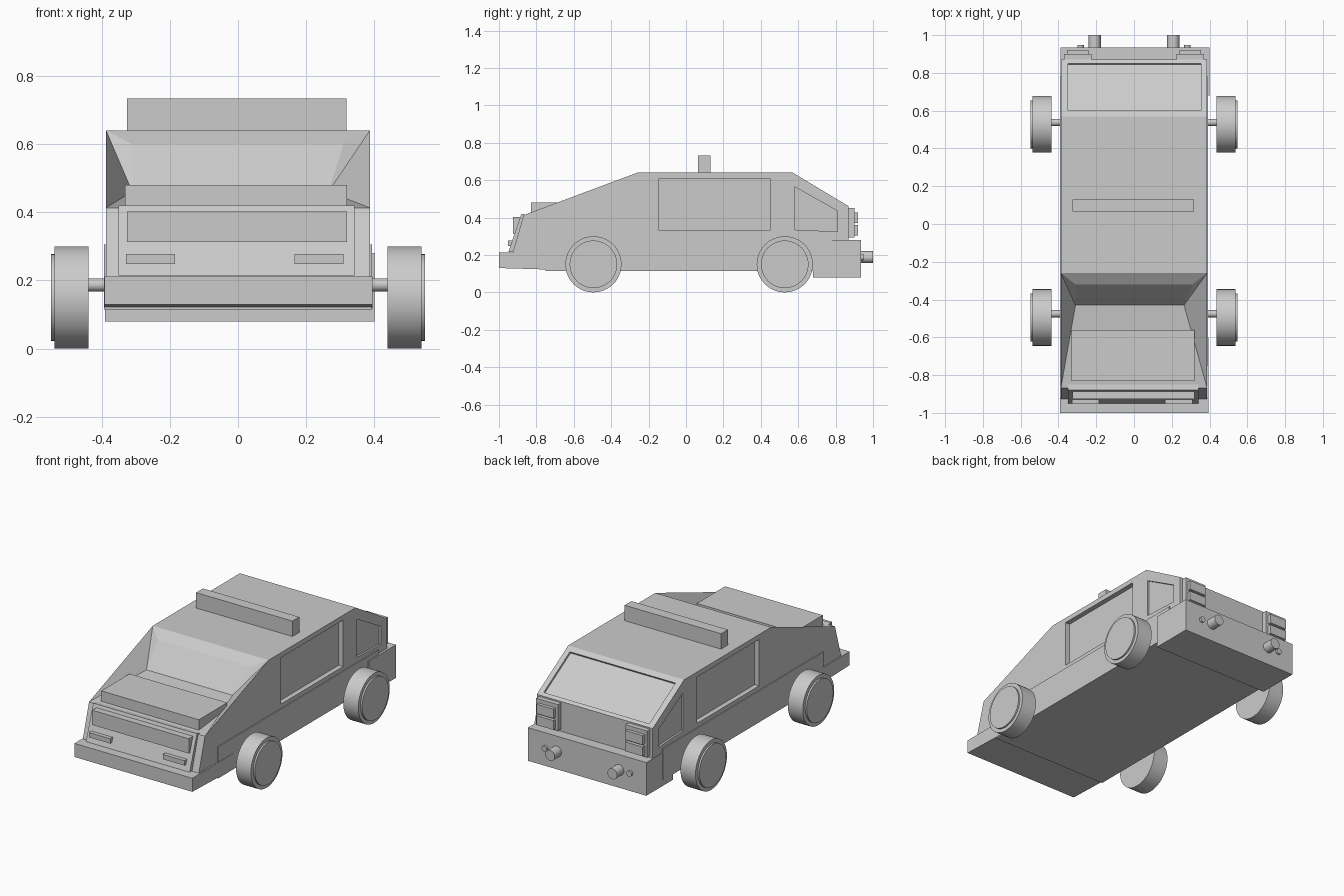
import bpy, bmesh, math
from mathutils import Vector

if "Cube" in bpy.data.objects:
    bpy.data.objects.remove(bpy.data.objects["Cube"])


def mesh_object(name, verts, faces):
    me = bpy.data.meshes.new(name)
    bm = bmesh.new()
    vs = [bm.verts.new(v) for v in verts]
    for f in faces:
        bm.faces.new([vs[i] for i in f])
    bmesh.ops.recalc_face_normals(bm, faces=bm.faces)
    bm.to_mesh(me)
    bm.free()
    ob = bpy.data.objects.new(name, me)
    bpy.context.collection.objects.link(ob)
    return ob


def prism(name, profile, x0, x1):
    """Extrude a (y, z) profile along x."""
    n = len(profile)
    verts = [(x, y, z) for x in (x0, x1) for y, z in profile]
    faces = [list(range(n)), list(range(n, 2 * n))]
    faces += [[i, (i + 1) % n, n + (i + 1) % n, n + i] for i in range(n)]
    return mesh_object(name, verts, faces)


def box(name, x0, x1, y0, y1, z0, z1):
    return prism(name, [(y0, z0), (y1, z0), (y1, z1), (y0, z1)], x0, x1)


def cylinder(name, start, end, r, sides=48):
    a, b = Vector(start), Vector(end)
    bpy.ops.mesh.primitive_cylinder_add(
        vertices=sides, radius=r, depth=(b - a).length, location=(a + b) / 2,
        rotation=(b - a).to_track_quat('Z', 'Y').to_euler())
    ob = bpy.context.object
    ob.name = name
    bpy.ops.object.shade_smooth_by_angle(angle=math.radians(35))
    return ob


def cut(target, cutter):
    cutter.hide_render = True
    cutter.hide_set(True)
    mod = target.modifiers.new("cut", 'BOOLEAN')
    mod.operation = 'DIFFERENCE'
    mod.solver = 'EXACT'
    mod.object = cutter


# Cabin shell with sunken windscreen and bonnet between the sloping pillars
W = 0.387
side = [(-0.93, 0.2), (0.87, 0.2), (0.87, 0.46), (0.57, 0.64), (-0.26, 0.64), (-0.868, 0.413)]
verts = [(x, y, z) for x in (-W, W) for y, z in side]
verts += [(-0.31, -0.32, 0.60), (0.31, -0.32, 0.60), (-0.31, -0.43, 0.46), (0.265, -0.43, 0.46)]
faces = [range(6), range(6, 12)]
faces += [[i, (i + 1) % 6, 6 + (i + 1) % 6, 6 + i] for i in (0, 1, 2, 3, 5)]
faces += [[4, 10, 13, 12],                # header
          [12, 13, 15, 14],               # windscreen
          [14, 15, 11, 5],                # bonnet floor
          [4, 12, 14], [4, 14, 5],        # left pillar
          [10, 13, 15], [10, 15, 11]]     # right pillar
cabin = mesh_object("cabin", verts, faces)

# Side window recesses
quarter = [(0.58, 0.335), (0.58, 0.565), (0.81, 0.435), (0.81, 0.325)]
for s, tag in ((-1, "left"), (1, "right")):
    xa, xb = sorted((s * (W - 0.03), s * (W + 0.05)))
    cut(cabin, box(f"{tag}_door_window_cutter", xa, xb, -0.145, 0.45, 0.33, 0.61))
    xa, xb = sorted((s * (W - 0.012), s * (W + 0.05)))
    cut(cabin, prism(f"{tag}_quarter_window_cutter", quarter, xa, xb))

# Rear window recess, following the rear slope
def slope(y, off):
    return (y + off * 0.515, 0.64 - (y - 0.57) * 0.6 + off * 0.857)

cut(cabin, prism("rear_window_cutter",
                 [slope(0.60, -0.012), slope(0.85, -0.012), slope(0.85, 0.05), slope(0.60, 0.05)],
                 -0.35, 0.355))

# Lower body and bumpers
box("chassis", -0.393, 0.393, -0.75, 0.78, 0.115, 0.305)
prism("front_bumper", [(-1.0, 0.13), (-0.6, 0.118), (-0.6, 0.212), (-1.0, 0.212)], -0.392, 0.395)
box("rear_bumper", -0.39, 0.40, 0.68, 0.935, 0.08, 0.28)

# Front fascia, grille, lights
prism("front_fascia", [(-0.92, 0.215), (-0.95, 0.215), (-0.88, 0.42), (-0.85, 0.415)], -0.35, 0.342)
box("grille", -0.325, 0.32, -0.926, -0.88, 0.313, 0.402)
box("left_front_light", -0.328, -0.185, -0.953, -0.90, 0.248, 0.277)
box("right_front_light", 0.165, 0.31, -0.953, -0.90, 0.248, 0.277)

# Bonnet scoop and roof bar
box("bonnet_scoop", -0.332, 0.32, -0.83, -0.56, 0.41, 0.48)
box("roof_bar", -0.325, 0.318, 0.065, 0.13, 0.63, 0.733)

for s, tag in ((-1, "left"), (1, "right")):
    # Tail light clusters
    xa, xb = sorted((s * 0.225, s * 0.37))
    box(f"{tag}_tail_frame", xa, xb, 0.86, 0.90, 0.293, 0.452)
    xa, xb = sorted((s * 0.24, s * 0.355))
    for z in (0.303, 0.372):
        box(f"{tag}_tail_light", xa, xb, 0.89, 0.92, z, z + 0.056)
    # Exhausts
    cylinder(f"{tag}_exhaust", (s * 0.208, 0.90, 0.188), (s * 0.208, 1.0, 0.188), 0.032, 32)
    cylinder(f"{tag}_small_exhaust", (s * 0.283, 0.90, 0.188), (s * 0.283, 0.948, 0.188), 0.017, 32)
    # Wheels with hub discs
    for y, end in ((-0.495, "front"), (0.528, "rear")):
        cylinder(f"{tag}_{end}_tyre", (s * 0.438, y, 0.15), (s * 0.538, y, 0.15), 0.15)
        cylinder(f"{tag}_{end}_hub", (s * 0.50, y, 0.15), (s * 0.548, y, 0.15), 0.127)

# Axles
for y, end in ((-0.475, "front"), (0.538, "rear")):
    cylinder(f"{end}_axle", (-0.45, y, 0.187), (0.45, y, 0.187), 0.019, 32)
